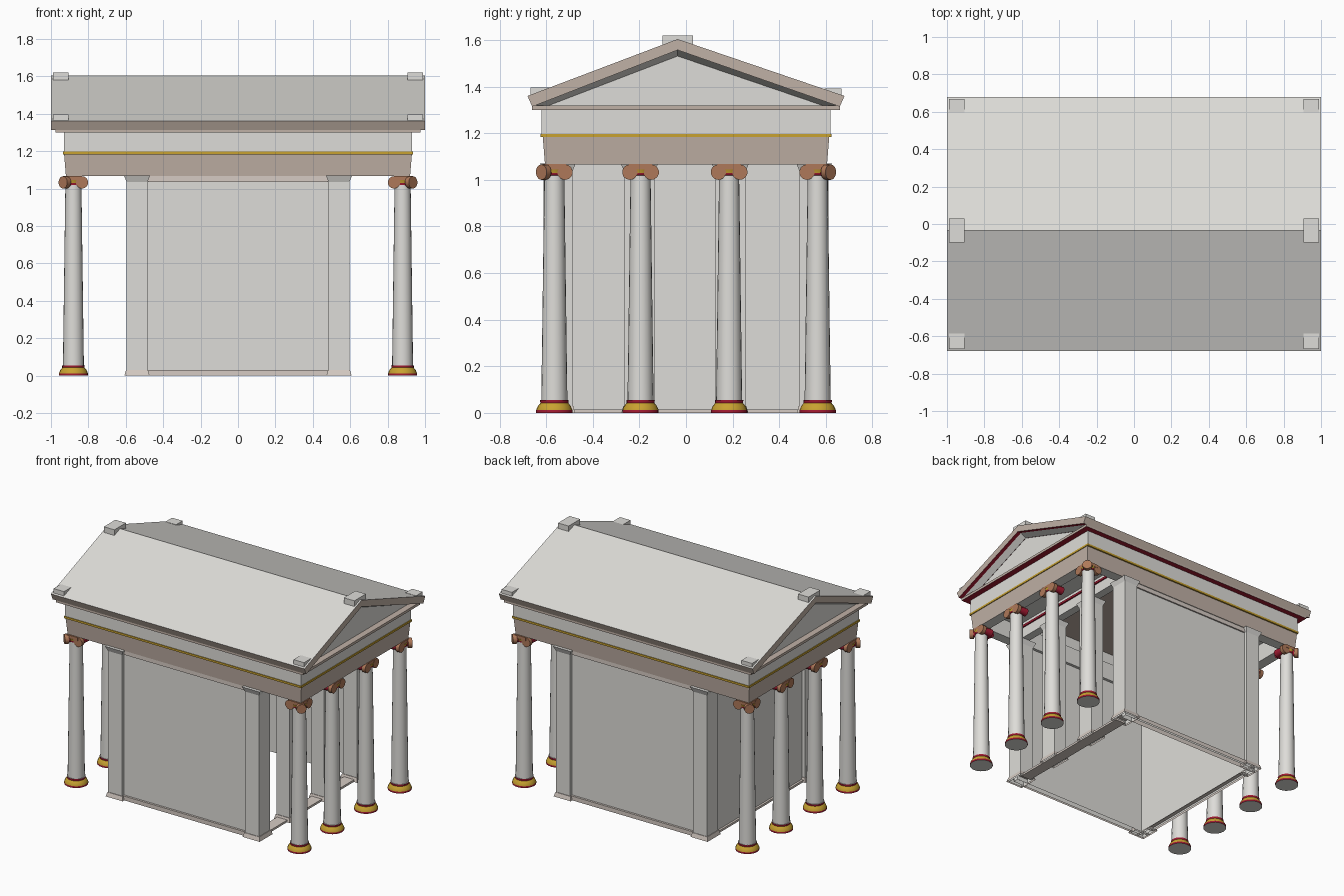
import bpy, bmesh, math
from mathutils import Matrix, Vector

cube = bpy.data.objects.get("Cube")
if cube:
    bpy.data.objects.remove(cube)


def material(name, rgb):
    m = bpy.data.materials.new(name)
    m.use_nodes = True
    m.diffuse_color = (*rgb, 1)
    bsdf = m.node_tree.nodes["Principled BSDF"]
    bsdf.inputs["Base Color"].default_value = (*rgb, 1)
    bsdf.inputs["Roughness"].default_value = 0.8
    return m


STONE = material("pale stone", (0.73, 0.72, 0.69))
BEIGE = material("beige stone", (0.53, 0.44, 0.38))
PALE = material("pale beige", (0.67, 0.6, 0.55))
GOLD = material("gold paint", (0.58, 0.36, 0.03))
RED = material("dark red paint", (0.35, 0.01, 0.03))
CLAY = material("terracotta", (0.43, 0.19, 0.1))


def finish(name, bm, mats, rule=None, smooth=False):
    """Turn a bmesh into an object; rule(face) gives the material index."""
    bmesh.ops.recalc_face_normals(bm, faces=bm.faces)
    bm.normal_update()
    for f in bm.faces:
        f.smooth = smooth
        if rule:
            f.material_index = rule(f)
    me = bpy.data.meshes.new(name)
    bm.to_mesh(me)
    bm.free()
    for m in mats:
        me.materials.append(m)
    if smooth:
        me.set_sharp_from_angle(angle=math.radians(35))
    ob = bpy.data.objects.new(name, me)
    bpy.context.collection.objects.link(ob)


def block(name, x, y, z, mats, flare=0, rule=None, open_bottom=False):
    """Box from (low, high) ranges; flare widens the top on every side."""
    bm = bmesh.new()
    bmesh.ops.create_cube(bm, size=1)
    for v in bm.verts:
        grow = flare if v.co.z > 0 else 0
        for i, (lo, hi) in enumerate((x, y, z)):
            side = 1 if v.co[i] > 0 else -1
            v.co[i] = (hi if side > 0 else lo) + (side * grow if i < 2 else 0)
    bm.normal_update()
    if open_bottom:
        low_faces = [f for f in bm.faces if f.normal.z < -0.9]
        bmesh.ops.delete(bm, geom=low_faces, context='FACES')
    finish(name, bm, mats, rule)


def prism(name, profile, half, mats, rule=None):
    """Extrude a (y, z) outline along x."""
    bm = bmesh.new()
    f = bm.faces.new([bm.verts.new((-half, y, z)) for y, z in profile])
    out = bmesh.ops.extrude_face_region(bm, geom=[f])["geom"]
    verts = [g for g in out if isinstance(g, bmesh.types.BMVert)]
    bmesh.ops.translate(bm, verts=verts, vec=(2 * half, 0, 0))
    finish(name, bm, mats, rule)


def underside(f):
    return 1 if f.normal.z < -0.5 else 0


def hidden_side(f):
    """Underside and the face turned to the middle of the building."""
    centre = f.calc_center_median()
    inward = f.normal.x * centre.x + f.normal.y * centre.y < -0.1
    return 1 if inward or f.normal.z < -0.5 else 0


def span(sign, a, b):
    """Range a..b measured outward on the given side."""
    return sorted((sign * a, sign * b))


# Walls: long sides and one closed end
for s, side in ((-1, "front"), (1, "back")):
    block(side + "_wall", (-0.57, 0.57), span(s, 0.55, 0.59), (0, 1.07), [STONE],
          open_bottom=True)
    block(side + "_wall_base", (-0.48, 0.48), span(s, 0.551, 0.605), (0, 0.03), [PALE],
          open_bottom=True)
    block(side + "_wall_crown", (-0.48, 0.48), span(s, 0.56, 0.6), (1.035, 1.07), [PALE])
block("end_wall", (-0.575, -0.53), (-0.56, 0.56), (0, 1.07), [STONE], open_bottom=True)
block("end_wall_base", (-0.59, -0.531), (-0.5, 0.5), (0, 0.015), [PALE], open_bottom=True)
block("threshold", (0.5, 0.58), (-0.5, 0.5), (0, 0.015), [PALE])


def pier(name, xr, yr):
    block(name + "_shaft", xr, yr, (0, 1.05), [STONE], open_bottom=True)
    wide = [(r[0] - 0.012, r[1] + 0.012) for r in (xr, yr)]
    block(name + "_base", *wide, (0, 0.03), [PALE], flare=-0.008, open_bottom=True)
    block(name + "_cap", xr, yr, (1.035, 1.07), [STONE], flare=0.015)


# Antae: full piers beside the porch, thin facings around the closed corners
for s in (-1, 1):
    pier("porch_anta", (0.485, 0.595), span(s, 0.488, 0.612))
    pier("side_anta", (-0.595, -0.485), span(s, 0.566, 0.612))
    pier("end_anta", (-0.595, -0.55), span(s, 0.488, 0.612))
for y in (-0.2, 0.19):
    pier("porch_pier", (0.49, 0.59), (y - 0.065, y + 0.065))


# Columns: turned base, shaft and neck; colour follows height
PROFILE = ((0.0, 0), (0.078, 0), (0.078, 0.012), (0.07, 0.03), (0.06, 0.042),
           (0.061, 0.055), (0.056, 0.055), (0.043, 1.018), (0.046, 1.02),
           (0.047, 1.03), (0.052, 1.045), (0.0, 1.045))


def column_colour(f):
    z = f.calc_center_median().z
    if z < 0.001:
        return 0
    if z < 0.01 or 0.043 < z < 0.0549 or 1.0185 < z < 1.029:
        return 1
    if z < 0.043 or z >= 1.029:
        return 2
    return 0


def column(cx, cy):
    bm = bmesh.new()
    n = len(PROFILE)
    verts = [bm.verts.new((cx + r, cy, z)) for r, z in PROFILE]
    edges = [bm.edges.new(verts[i:i + 2]) for i in range(n - 1)]
    bmesh.ops.spin(bm, geom=verts + edges, cent=(cx, cy, 0), axis=(0, 0, 1),
                   angle=math.tau, steps=20, use_duplicate=False)
    bmesh.ops.remove_doubles(bm, verts=bm.verts, dist=0.0001)
    finish("column", bm, [STONE, RED, GOLD], column_colour, smooth=True)


def volute(cx, cy, facing):
    """Scroll whose terracotta disc looks along 'facing', with a red back."""
    facing = Vector(facing).normalized()
    turn = facing.to_track_quat('Z', 'Y').to_matrix().to_4x4()
    for name, mat, shift, depth, back, front in (
            ("volute", CLAY, 0.034, 0.028, 0.033, 0.033),
            ("volute_back", RED, -0.012, 0.064, 0.029, 0.023)):
        place = Matrix.Translation(Vector((cx, cy, 1.033)) + facing * shift)
        bm = bmesh.new()
        bmesh.ops.create_cone(bm, cap_ends=True, segments=14, radius1=back,
                              radius2=front, depth=depth, matrix=place @ turn)
        finish(name, bm, [mat], smooth=True)


for sx in (-1, 1):
    for y in (-0.565, -0.195, 0.185, 0.565):
        x = sx * 0.88
        column(x, y)
        if abs(y) > 0.5:
            # Corner capital: two inner scrolls and a diagonal outer one
            sy = math.copysign(1, y)
            volute(x, y - sy * 0.046, (sx, 0, 0))
            volute(x - sx * 0.046, y, (0, sy, 0))
            volute(x + sx * 0.022, y + sy * 0.022, (sx, sy, 0))
        else:
            for s in (-1, 1):
                volute(x, y + s * 0.046, (sx, 0, 0))
        block("capital_block", (x - 0.046, x + 0.046), (y - 0.05, y + 0.05),
              (1.044, 1.067), [CLAY])

# Architrave: beams on all four sides with a slight outward lean
for s in (-1, 1):
    block("side_architrave", (-0.92, 0.92), span(s, 0.53, 0.605),
          (1.066, 1.188), [BEIGE, STONE], flare=0.01, rule=hidden_side)
    block("end_architrave", span(s, 0.845, 0.92), (-0.605, 0.605),
          (1.066, 1.188), [BEIGE, STONE], flare=0.01, rule=hidden_side)
    # Beam over the walls with a red fillet under the porch ceiling
    block("porch_beam", span(s, 0.53, 0.59), (-0.53, 0.53), (1.07, 1.19), [STONE])
    block("porch_fillet", span(s, 0.53, 0.6), (-0.52, 0.52), (1.145, 1.16), [RED])
    # Frieze: solid over the porches, thin along the sides
    block("end_frieze", span(s, 0.53, 0.93), (-0.62, 0.62), (1.186, 1.305), [STONE])
    block("side_frieze", (-0.53, 0.53), span(s, 0.55, 0.62), (1.186, 1.305), [STONE])
    # Gold stripe around the foot of the frieze
    block("side_stripe", (-0.934, 0.934), span(s, 0.61, 0.625), (1.183, 1.197), [GOLD])
    block("end_stripe", span(s, 0.92, 0.935), (-0.624, 0.624), (1.183, 1.197), [GOLD])
block("inner_ceiling", (-0.53, 0.53), (-0.55, 0.55), (1.285, 1.295), [BEIGE])

# Level cornice with a red soffit
block("cornice", (-0.975, 0.975), (-0.66, 0.66), (1.3, 1.318), [BEIGE, RED], rule=underside)

# Gable roof
TOP = ((-0.68, 1.36), (-0.036, 1.604), (0.68, 1.36))
LOW = ((-0.66, 1.314), (-0.036, 1.557), (0.66, 1.314))
INNER = ((-0.61, 1.311), (-0.036, 1.531), (0.61, 1.311))


def roof_colour(f):
    if f.normal.z > 0.5:
        return 0
    return 2 if f.normal.z < -0.8 else 1


prism("roof", TOP + LOW[::-1], 1.0, [STONE, BEIGE, RED], roof_colour)
prism("tympanum", INNER, 0.93, [STONE])

# Sloping soffit inside each pediment
for s in (-1, 1):
    bm = bmesh.new()
    for i in (0, 1):
        bm.faces.new([bm.verts.new((s * x, *p)) for x, p in
                      ((0.972, LOW[i]), (0.972, LOW[i + 1]),
                       (0.931, INNER[i + 1]), (0.931, INNER[i]))])
    finish("raking_soffit", bm, [STONE])

# Blocks on the roof corners and ridge ends
for s in (-1, 1):
    x = span(s, 0.905, 0.988)
    block("ridge_block", x, (-0.1, 0.03), (1.567, 1.62), [STONE])
    block("front_corner_block", x, (-0.667, -0.575), (1.362, 1.396), [STONE])
    block("back_corner_block", x, (0.595, 0.668), (1.36, 1.391), [STONE])
